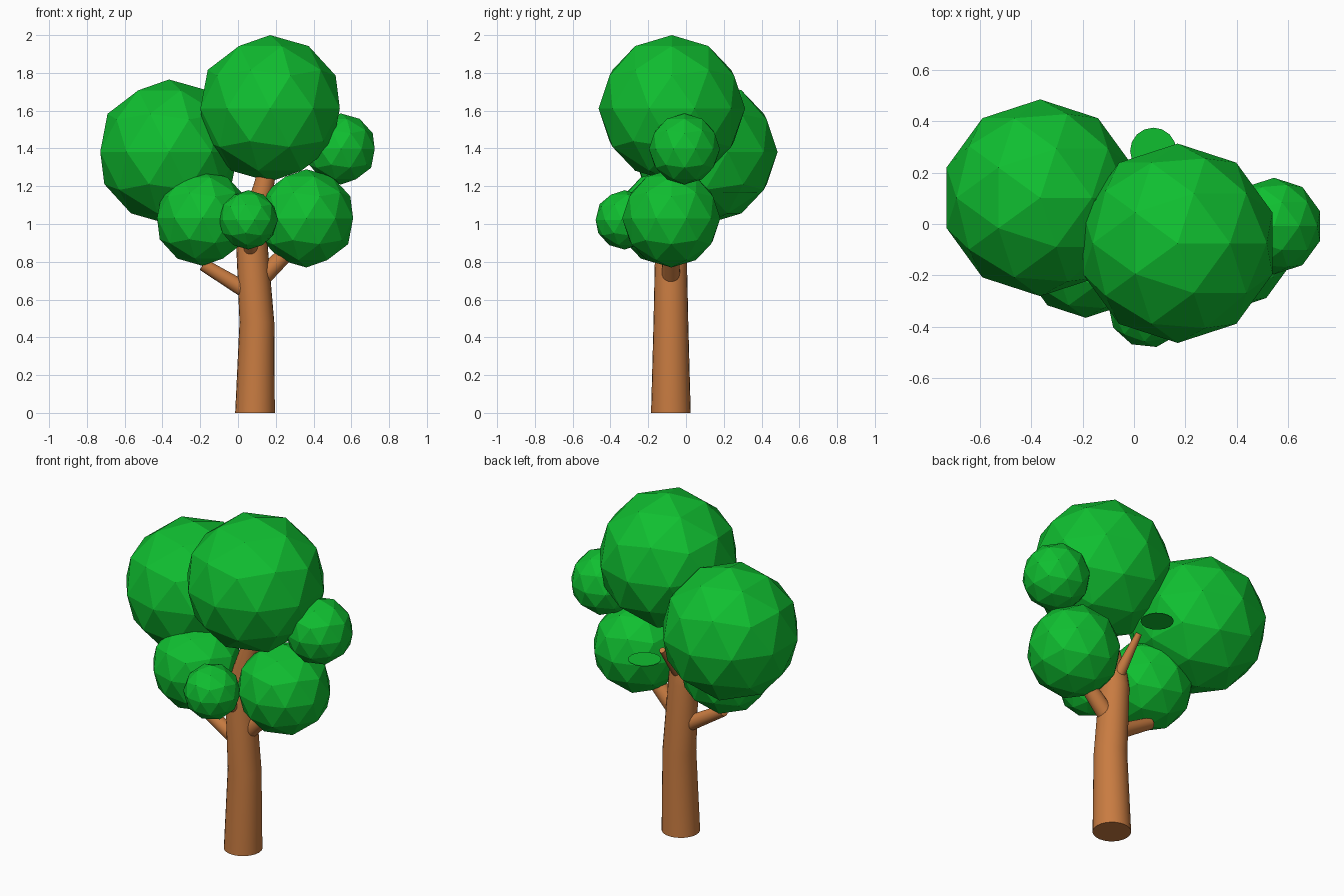
import bpy, bmesh, math
from mathutils import Vector

if "Cube" in bpy.data.objects:
    bpy.data.objects.remove(bpy.data.objects["Cube"])


def material(name, rgb):
    m = bpy.data.materials.new(name)
    m.diffuse_color = (*rgb, 1)
    m.use_nodes = True
    m.node_tree.nodes["Principled BSDF"].inputs["Base Color"].default_value = m.diffuse_color
    return m


GREEN = material("leaf green", (0.005, 0.52, 0.03))
BROWN = material("bark brown", (0.58, 0.20, 0.053))


def finish(bm, name, mat):
    bmesh.ops.recalc_face_normals(bm, faces=bm.faces)
    me = bpy.data.meshes.new(name)
    bm.to_mesh(me)
    bm.free()
    me.materials.append(mat)
    ob = bpy.data.objects.new(name, me)
    bpy.context.collection.objects.link(ob)
    return ob


def leaf_ball(name, centre, radius, turn=0):
    bm = bmesh.new()
    bmesh.ops.create_icosphere(bm, subdivisions=2, radius=radius)
    ob = finish(bm, name, GREEN)
    ob.location = centre
    ob.rotation_euler.z = math.radians(turn)


def limb(name, rings, sides=24, level=False):
    """Tapered tube through (x, y, z, radius) rings; level keeps the rings horizontal."""
    bm = bmesh.new()
    pts = [Vector(r[:3]) for r in rings]
    loops = []
    for i, p in enumerate(pts):
        d = pts[min(i + 1, len(pts) - 1)] - pts[max(i - 1, 0)]
        q = Vector((0, 0, 1)).rotation_difference(Vector((0, 0, 1)) if level else d)
        loop = []
        for k in range(sides):
            a = 2 * math.pi * k / sides
            offset = Vector((math.cos(a), math.sin(a), 0)) * rings[i][3]
            loop.append(bm.verts.new(p + q @ offset))
        loops.append(loop)
    for a, b in zip(loops, loops[1:]):
        for k in range(sides):
            n = (k + 1) % sides
            bm.faces.new((a[k], a[n], b[n], b[k]))
    bm.faces.new(loops[0][::-1])
    bm.faces.new(loops[-1])
    ob = finish(bm, name, BROWN)
    bpy.ops.object.select_all(action='DESELECT')
    ob.select_set(True)
    bpy.context.view_layer.objects.active = ob
    bpy.ops.object.shade_smooth_by_angle(angle=math.radians(30))


# Trunk, bending gently and narrowing into the crown
limb("trunk", [(0.09, -0.08, 0, 0.105), (0.10, -0.08, 0.48, 0.092),
               (0.073, -0.08, 0.9, 0.083), (0.075, -0.08, 0.98, 0.075),
               (0.135, -0.08, 1.2, 0.055), (0.18, -0.08, 1.4, 0.04)], level=True)

# Branches
limb("left_branch", [(0.08, -0.08, 0.625, 0.045), (-0.185, -0.09, 0.785, 0.033)])
limb("right_branch", [(0.10, -0.08, 0.69, 0.05), (0.32, -0.08, 0.91, 0.04)])
limb("front_branch", [(0.07, -0.09, 0.83, 0.04), (0.06, -0.30, 1.0, 0.032)])
limb("back_branch", [(0.08, -0.05, 0.95, 0.035), (0.07, 0.125, 1.16, 0.017)])

# Leaf balls
leaf_ball("top_leaves", (0.17, -0.075, 1.612), 0.388)
leaf_ball("left_leaves", (-0.365, 0.102, 1.382), 0.383)
leaf_ball("lower_left_leaves", (-0.188, -0.112, 1.032), 0.253)
leaf_ball("lower_right_leaves", (0.362, -0.078, 1.03), 0.26)
leaf_ball("front_leaves", (0.055, -0.325, 1.022), 0.157, 12)
leaf_ball("right_leaves", (0.545, -0.008, 1.397), 0.188)

# Flat leaf disc behind the crown
bm = bmesh.new()
bmesh.ops.create_cone(bm, cap_ends=True, segments=16, radius1=0.09, radius2=0.09, depth=0.003)
finish(bm, "back_leaf_disc", GREEN).location = (0.075, 0.285, 1.165)
